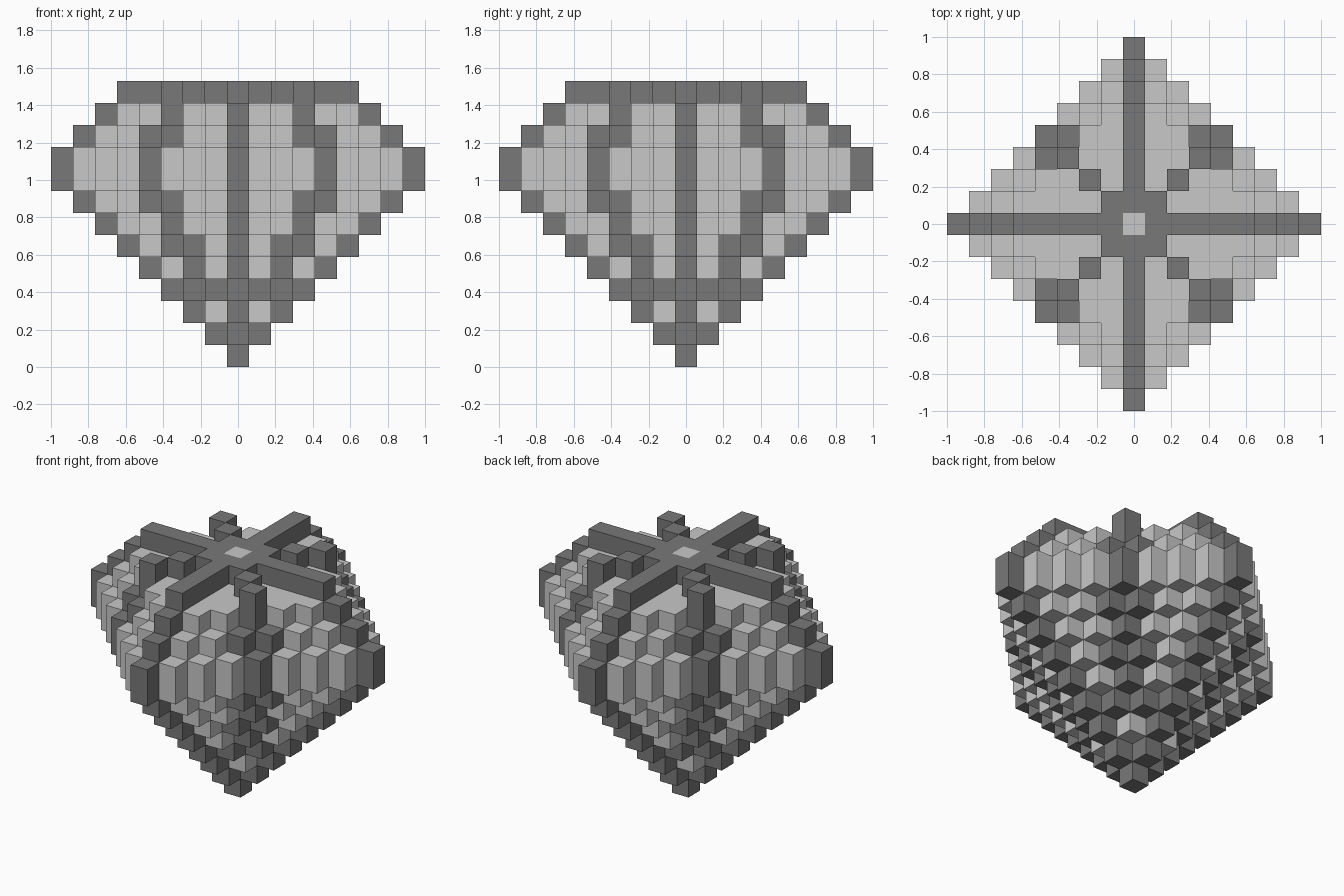
import bpy, bmesh

if "Cube" in bpy.data.objects:
    bpy.data.objects.remove(bpy.data.objects["Cube"])

U = 2 / 17                                            # size of one block
RADII = [0, 1, 2, 3, 4, 5, 6, 7, 8, 8, 7, 6]          # diamond radius of each layer
TOP = len(RADII)                                      # layer of the raised cross


def material(name, v):
    m = bpy.data.materials.new(name)
    m.diffuse_color = (v, v, v, 1)
    m.use_nodes = True
    m.node_tree.nodes["Principled BSDF"].inputs["Base Color"].default_value = m.diffuse_color
    return m


LIGHT = material("light grey", 0.58)
DARK = material("dark grey", 0.19)

# Every occupied block, mapped to the part it belongs to
cells = {}
for z, r in enumerate(RADII):
    zone = "lower" if z < 8 else "girdle" if z < 10 else "upper"
    for x in range(-r, r + 1):
        for y in range(abs(x) - r, r - abs(x) + 1):
            a, b = abs(x), abs(y)
            rib = a == 0 or b == 0                    # ribs on the four corners
            seam = a + b == r and abs(a - b) <= 1 and z != 2   # ribs up the flats
            cells[x, y, z] = zone + ("_ribs" if rib or seam else "_facets")

# Raised cross with a square hub, a light centre and diagonal studs
for i in range(-5, 6):
    cells[i, 0, TOP] = cells[0, i, TOP] = "top_cross"
for x in (-1, 1):
    for y in (-1, 1):
        cells[x, y, TOP] = "top_cross"
        for k in (2, 3):
            cells[x * k, y * k, TOP] = "diagonal_studs"
cells[0, 0, TOP] = "centre_cap"

DIRS = [(1, 0, 0), (-1, 0, 0), (0, 1, 0), (0, -1, 0), (0, 0, 1), (0, 0, -1)]


def block_face(bm, c, d):
    """Add the outward square of block c facing direction d."""
    axis = next(i for i in range(3) if d[i])
    u, v = (axis + 1) % 3, (axis + 2) % 3
    corners = [(-.5, -.5), (.5, -.5), (.5, .5), (-.5, .5)]
    if d[axis] < 0:
        corners.reverse()
    verts = []
    for p, q in corners:
        co = [c[0], c[1], c[2] + 0.5]
        co[axis] += d[axis] * 0.5
        co[u] += p
        co[v] += q
        verts.append(bm.verts.new([k * U for k in co]))
    bm.faces.new(verts)


def build(part):
    """Skin the blocks of one part, leaving out hidden faces."""
    bm = bmesh.new()
    for c, owner in cells.items():
        if owner != part:
            continue
        for d in DIRS:
            if tuple(i + j for i, j in zip(c, d)) not in cells:
                block_face(bm, c, d)
    bmesh.ops.remove_doubles(bm, verts=bm.verts, dist=1e-4)
    bmesh.ops.dissolve_limit(bm, angle_limit=0.01, verts=bm.verts, edges=bm.edges)
    me = bpy.data.meshes.new(part)
    bm.to_mesh(me)
    bm.free()
    light = part.endswith("_facets") or part == "centre_cap"
    me.materials.append(LIGHT if light else DARK)
    bpy.context.collection.objects.link(bpy.data.objects.new(part, me))


for part in sorted(set(cells.values())):
    build(part)
